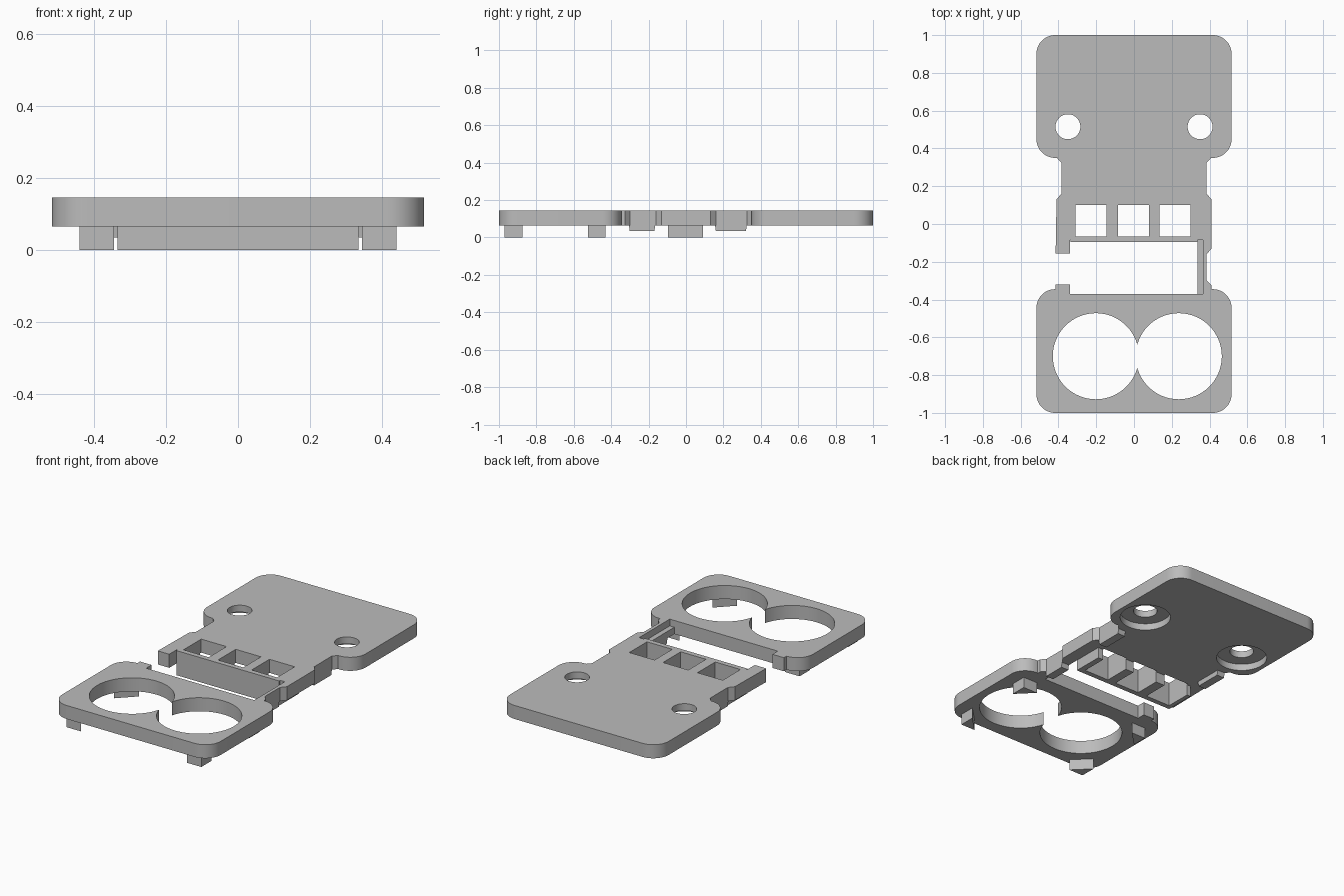
import bpy, bmesh, math

if "Cube" in bpy.data.objects:
    bpy.data.objects.remove(bpy.data.objects["Cube"], do_unlink=True)

BOTTOM, TOP = 0.065, 0.145

grey = bpy.data.materials.new("light_grey")
grey.use_nodes = True
grey.diffuse_color = (0.5, 0.5, 0.5, 1)
grey.node_tree.nodes["Principled BSDF"].inputs["Base Color"].default_value = (0.5, 0.5, 0.5, 1)


def prism(name, points, z0, z1):
    """Extrude a flat outline from z0 to z1."""
    bm = bmesh.new()
    face = bm.faces.new([bm.verts.new((x, y, z0)) for x, y in points])
    up = bmesh.ops.extrude_face_region(bm, geom=[face])
    verts = [g for g in up["geom"] if isinstance(g, bmesh.types.BMVert)]
    bmesh.ops.translate(bm, vec=(0, 0, z1 - z0), verts=verts)
    bmesh.ops.recalc_face_normals(bm, faces=bm.faces)
    mesh = bpy.data.meshes.new(name)
    bm.to_mesh(mesh)
    bm.free()
    mesh.materials.append(grey)
    obj = bpy.data.objects.new(name, mesh)
    bpy.context.collection.objects.link(obj)
    return obj


def box(name, x0, x1, y0, y1, z0, z1):
    return prism(name, [(x0, y0), (x1, y0), (x1, y1), (x0, y1)], z0, z1)


def arc(cx, cy, r, start, end, steps):
    angles = [math.radians(start + (end - start) * i / steps) for i in range(steps + 1)]
    return [(cx + r * math.cos(a), cy + r * math.sin(a)) for a in angles]


def disc(name, x, y, r, z0, z1):
    return prism(name, arc(x, y, r, 0, 360, 64)[:-1], z0, z1)


def cut(target, cutter):
    """Subtract the cutter and discard it."""
    cutter.hide_render = True
    mod = target.modifiers.new("cut", "BOOLEAN")
    mod.operation = "DIFFERENCE"
    mod.solver = "EXACT"
    mod.object = cutter
    bpy.context.view_layer.objects.active = target
    bpy.ops.object.modifier_apply(modifier=mod.name)
    bpy.data.objects.remove(cutter, do_unlink=True)


# Outline: front pad, left arm, back pad, right hook, clip opening
W, R = 0.517, 0.1
cx = W - R
front_half = arc(cx, -1 + R, R, -90, 0, 12) + arc(cx, -0.345 - R, R, 0, 90, 12)
back_half = arc(cx, 0.35 + R, R, -90, 0, 12) + arc(cx, 1 - R, R, 0, 90, 12)
mirror = lambda pts: [(-x, y) for x, y in reversed(pts)]
neck = [(0.41, 0.13), (0.385, 0.16), (0.385, 0.325), (0.408, 0.35)]
arm = [(0.41, -0.345), (0.41, -0.325), (0.385, -0.3), (0.385, -0.16), (0.41, -0.13)]
opening = [(-0.415, -0.155), (-0.34, -0.155), (-0.34, -0.085), (0.365, -0.085),
           (0.365, -0.37), (-0.34, -0.37), (-0.34, -0.32), (-0.415, -0.32), (-0.415, -0.345)]
body = prism("base_plate", front_half + arm + neck + back_half + mirror(back_half)
             + mirror(neck) + opening + mirror(front_half), BOTTOM, TOP)

# Twin overlapping round openings
for side in (-1, 1):
    cut(body, disc("ring_cutter", 0.0175 + side * 0.2195, -0.7, 0.228, 0, 0.3))

# Screw holes, counterbored from below
for side in (-1, 1):
    cut(body, disc("screw_cutter", side * 0.35, 0.515, 0.066, 0, 0.3))
    cut(body, disc("counterbore_cutter", side * 0.35, 0.515, 0.14, 0, 0.105))

# Square windows
windows = [(-0.31, -0.145), (-0.085, 0.08), (0.135, 0.3)]
for x0, x1 in windows:
    cut(body, box("window_cutter", x0, x1, -0.065, 0.1, 0, 0.3))

# Wall and ribs under the windows
box("window_wall", -0.335, 0.335, -0.095, -0.065, 0, TOP)
edges = [-0.335] + [x for pair in windows for x in pair] + [0.335]
for x0, x1 in zip(edges[::2], edges[1::2]):
    box("window_rib", x0, x1, -0.066, 0.09, 0, BOTTOM + 0.002)

# Lip inside the clip opening
box("opening_lip", 0.335, 0.367, -0.372, -0.083, BOTTOM, 0.105)


# Tapered lugs at the necks
def lug(name, side, y0, y1):
    obj = box(name, *sorted((side * 0.335, side * 0.385)), y0, y1, 0.035, BOTTOM + 0.002)
    middle = (y0 + y1) / 2
    for v in obj.data.vertices:
        if v.co.z < 0.05:
            v.co.y = middle + (v.co.y - middle) * 0.95


lug("back_lug_left", 1, 0.155, 0.325)
lug("back_lug_right", -1, 0.155, 0.325)
lug("arm_lug", 1, -0.305, -0.165)

# Triangular feet with the square corner outward
for sx in (-1, 1):
    for name, y_out, y_in in (("front_foot", -0.97, -0.875), ("rear_foot", -0.43, -0.525)):
        prism(name, [(sx * 0.44, y_out), (sx * 0.345, y_out), (sx * 0.44, y_in)],
              0, BOTTOM + 0.002)

# Smooth the round walls, keep edges sharp
bpy.ops.object.select_all(action="DESELECT")
body.select_set(True)
bpy.context.view_layer.objects.active = body
bpy.ops.object.shade_smooth_by_angle(angle=math.radians(30))
